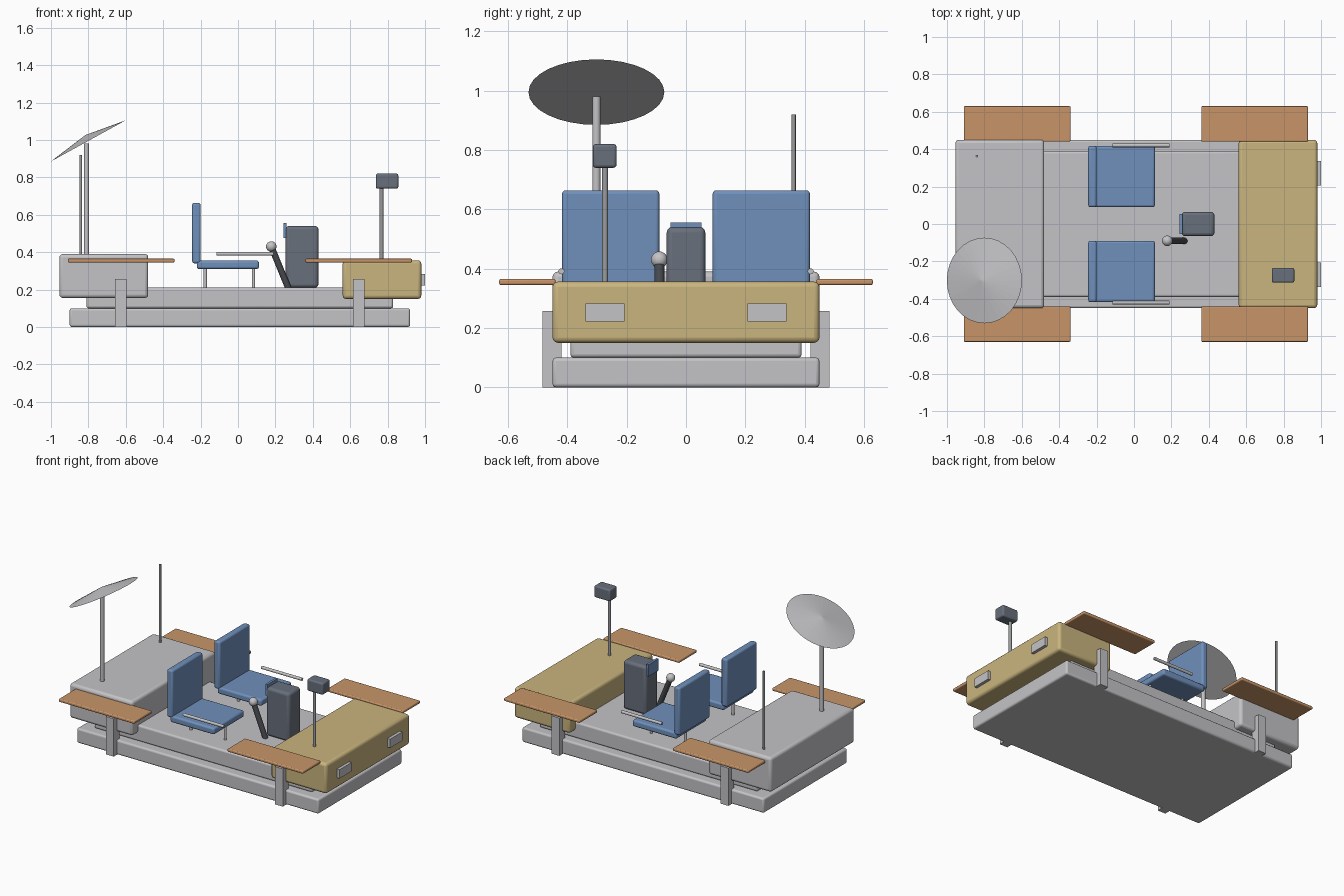
import bpy
import math
from mathutils import Vector

cube = bpy.data.objects.get("Cube")
if cube:
    bpy.data.objects.remove(cube, do_unlink=True)


def material(name, rgb):
    mat = bpy.data.materials.new(name)
    mat.use_nodes = True
    color = (*rgb, 1)
    mat.diffuse_color = color
    mat.node_tree.nodes["Principled BSDF"].inputs["Base Color"].default_value = color
    return mat


LIGHT = material("light grey", (0.55, 0.55, 0.57))
STEEL = material("steel grey", (0.32, 0.33, 0.34))
TAN = material("tan", (0.59, 0.46, 0.21))
BLUE = material("blue", (0.16, 0.28, 0.50))
ORANGE = material("copper orange", (0.58, 0.30, 0.14))
DARK = material("dark slate", (0.14, 0.16, 0.20))
BLACK = material("charcoal", (0.06, 0.065, 0.075))


def finish(name, mat, smooth=True):
    obj = bpy.context.object
    obj.name = name
    obj.data.materials.append(mat)
    if smooth:
        bpy.ops.object.shade_smooth_by_angle(angle=math.radians(35))
    return obj


def box(name, mat, x, y, z, bevel=0.0):
    """Box from (min, max) ranges, with optional rounded edges."""
    spans = (x, y, z)
    bpy.ops.mesh.primitive_cube_add(size=1, location=[sum(s) / 2 for s in spans])
    obj = bpy.context.object
    obj.scale = [s[1] - s[0] for s in spans]
    bpy.ops.object.transform_apply(location=False, rotation=False, scale=True)
    if bevel:
        mod = obj.modifiers.new("rounded edges", "BEVEL")
        mod.width = bevel
        mod.segments = 3
    return finish(name, mat, bool(bevel))


def rod(name, mat, start, end, radius):
    a, b = Vector(start), Vector(end)
    bpy.ops.mesh.primitive_cylinder_add(vertices=16, radius=radius,
                                        depth=(b - a).length, location=(a + b) / 2)
    bpy.context.object.rotation_euler = (b - a).to_track_quat("Z", "Y").to_euler()
    return finish(name, mat)


# Chassis and equipment boxes
box("chassis_base", LIGHT, (-0.9, 0.92), (-0.45, 0.45), (0, 0.1), 0.012)
box("deck", LIGHT, (-0.81, 0.83), (-0.39, 0.39), (0.1, 0.21), 0.012)
box("equipment_box", LIGHT, (-0.955, -0.48), (-0.45, 0.45), (0.155, 0.39), 0.018)
box("storage_box", TAN, (0.56, 0.98), (-0.45, 0.45), (0.15, 0.356), 0.018)

# Parts repeated on the front (-y) and back (+y) sides
for side, s in (("front", -1), ("back", 1)):
    def across(a, b):
        return tuple(sorted((s * a, s * b)))

    # Fenders and their supports
    for end, x0, strut in (("right", -0.91, -0.627), ("left", 0.36, 0.645)):
        box(f"{side}_{end}_fender", ORANGE, (x0, x0 + 0.57), across(0.44, 0.63),
            (0.345, 0.365), 0.006)
        box(f"{side}_{end}_strut", LIGHT, (strut - 0.03, strut + 0.03),
            across(0.42, 0.483), (0, 0.257))

    # Seat with legs and armrest
    box(f"{side}_seat_cushion", BLUE, (-0.22, 0.112), across(0.09, 0.418),
        (0.31, 0.355), 0.012)
    box(f"{side}_seat_backrest", BLUE, (-0.245, -0.2), across(0.09, 0.418),
        (0.34, 0.664), 0.012)
    for end, x in (("right", -0.175), ("left", 0.083)):
        rod(f"{side}_seat_{end}_leg", LIGHT, (x, s * 0.255, 0.2),
            (x, s * 0.255, 0.315), 0.009)
    rod(f"{side}_armrest", LIGHT, (-0.115, s * 0.42, 0.391),
        (0.19, s * 0.42, 0.391), 0.01)

    # Lamp
    box(f"{side}_lamp", LIGHT, (0.97, 1.0), across(0.207, 0.338), (0.222, 0.282))

# Control console with screen
box("console", DARK, (0.255, 0.43), (-0.065, 0.065), (0.21, 0.54), 0.018)
box("console_screen", BLUE, (0.244, 0.26), (-0.053, 0.053), (0.475, 0.555))

# Control lever and knob
rod("control_lever", BLACK, (0.27, -0.09, 0.205), (0.18, -0.09, 0.425), 0.017)
bpy.ops.mesh.primitive_uv_sphere_add(segments=24, ring_count=12, radius=0.028,
                                     location=(0.178, -0.09, 0.43))
finish("lever_knob", LIGHT)

# Camera on its mast
rod("camera_mast", STEEL, (0.767, -0.273, 0.35), (0.767, -0.273, 0.76), 0.01)
box("camera", DARK, (0.737, 0.857), (-0.314, -0.234), (0.74, 0.82), 0.01)

# Antenna and dish
rod("antenna", STEEL, (-0.84, 0.363, 0.38), (-0.84, 0.363, 0.92), 0.007)
rod("dish_mast", LIGHT, (-0.81, -0.302, 0.38), (-0.81, -0.302, 0.98), 0.014)
tilt = math.atan2(0.22, 0.4)
height = 0.035
normal = Vector((-math.sin(tilt), 0, math.cos(tilt)))
bpy.ops.mesh.primitive_cone_add(vertices=32, radius1=0.229, depth=height,
                                location=Vector((-0.8, -0.302, 0.995)) + normal * height / 2,
                                rotation=(0, -tilt, 0))
finish("dish", LIGHT, smooth=False)
